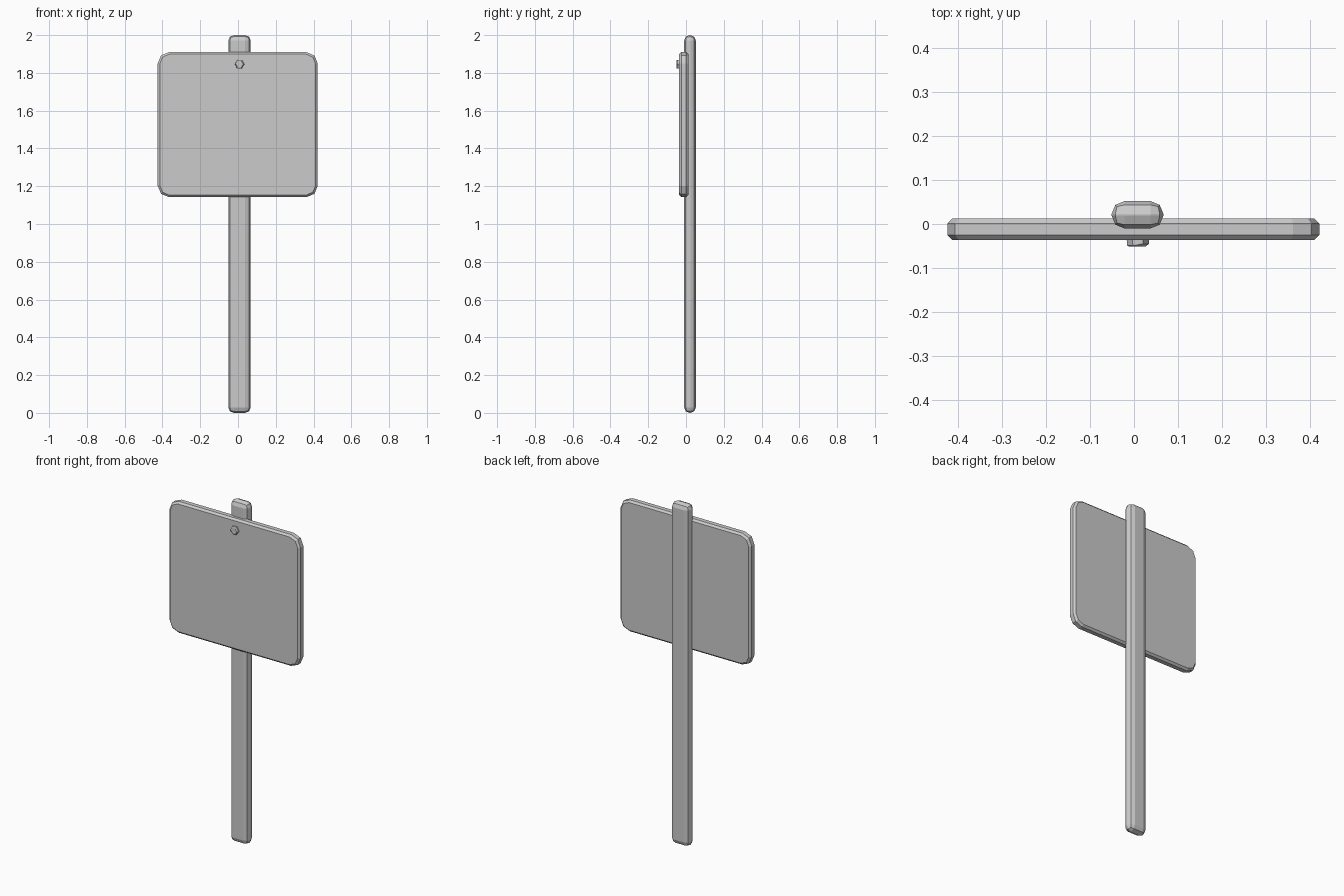
import bpy, bmesh, math
from mathutils import Matrix, Vector

if "Cube" in bpy.data.objects:
    bpy.data.objects.remove(bpy.data.objects["Cube"])


def finish(bm, name):
    bmesh.ops.recalc_face_normals(bm, faces=bm.faces[:])
    mesh = bpy.data.meshes.new(name)
    bm.to_mesh(mesh)
    bm.free()
    obj = bpy.data.objects.new(name, mesh)
    bpy.context.collection.objects.link(obj)
    return obj


def box(lo, hi):
    bm = bmesh.new()
    lo, hi = Vector(lo), Vector(hi)
    bmesh.ops.create_cube(bm, size=1, matrix=Matrix.Translation((lo + hi) / 2)
                          @ Matrix.Diagonal((*(hi - lo), 1)))
    return bm


def bevel(bm, edges, width, segments):
    bmesh.ops.bevel(bm, geom=edges, offset=width, offset_type='OFFSET',
                    segments=segments, profile=0.5, affect='EDGES')


def rim(bm, y):
    return [e for e in bm.edges if all(abs(v.co.y - y) < 1e-4 for v in e.verts)]


# Post: flat timber with heavily rounded edges
post = box((-0.051, -0.010, 0), (0.067, 0.052, 2))
bevel(post, post.edges[:], 0.029, 2)
finish(post, "post")

# Sign board: rounded corners, chamfered front and back rims
y0, y1 = -0.036, 0.012
board = box((-0.425, y0, 1.142), (0.422, y1, 1.91))
corners = [e for e in board.edges
           if abs(e.verts[0].co.y - e.verts[1].co.y) > 0.01]
bevel(board, corners, 0.06, 2)
bevel(board, rim(board, y0) + rim(board, y1), 0.011, 1)
finish(board, "sign_board")

# Bolt: hexagonal head with a chamfered front
bolt = bmesh.new()
bmesh.ops.create_cone(bolt, cap_ends=True, segments=6, radius1=0.026,
                      radius2=0.026, depth=0.03)
bolt.transform(Matrix.Translation((0.008, -0.036, 1.846))
               @ Matrix.Rotation(math.pi / 2, 4, 'X')
               @ Matrix.Rotation(math.pi / 6, 4, 'Z'))
# turn so that two points face sideways
if max(v.co.x for v in bolt.verts) - 0.008 < 0.025:
    bmesh.ops.rotate(bolt, verts=bolt.verts[:], cent=(0.008, -0.036, 1.846),
                     matrix=Matrix.Rotation(math.pi / 6, 3, 'Y'))
bevel(bolt, rim(bolt, -0.051), 0.006, 1)
finish(bolt, "bolt")
